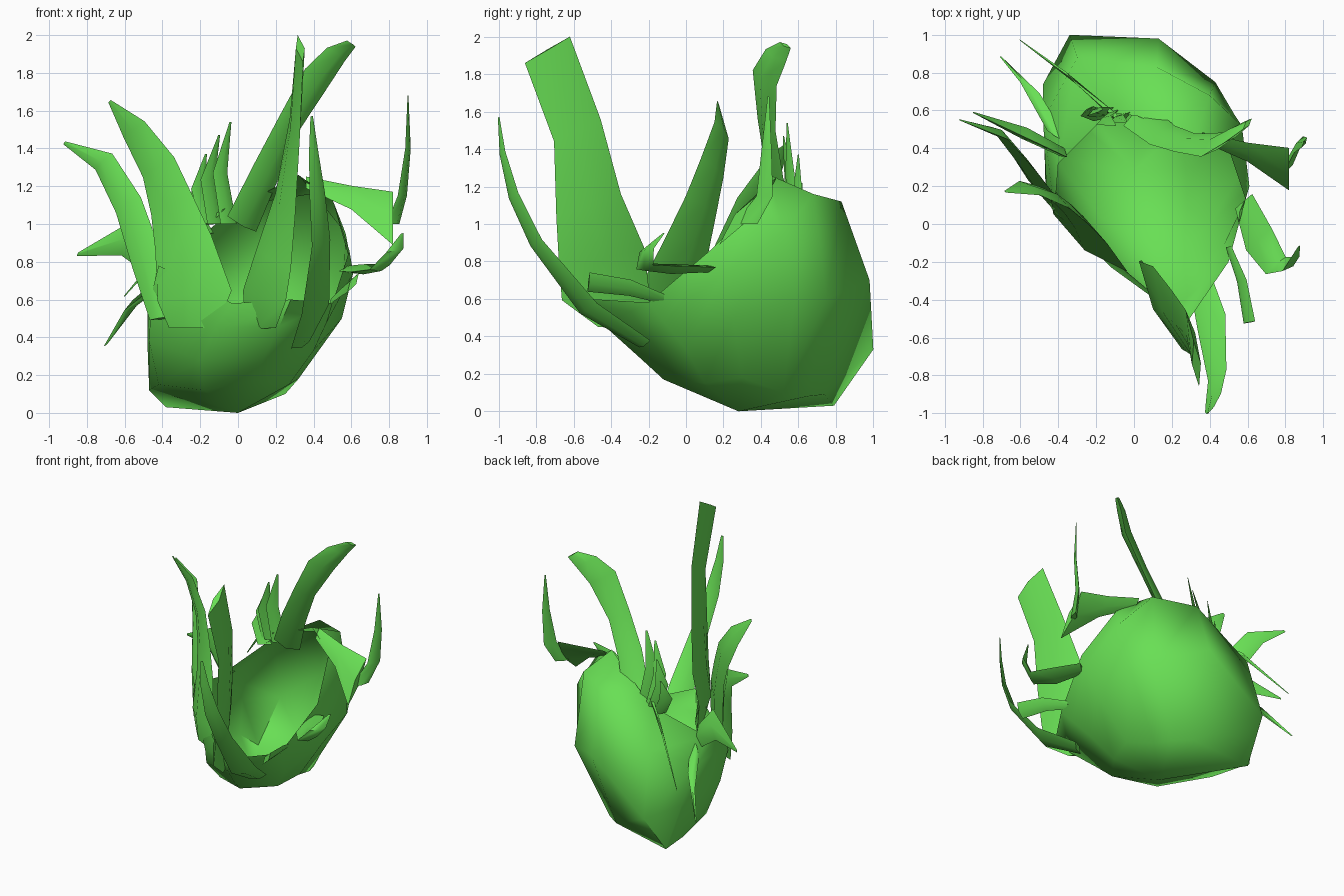
import bpy, math
from mathutils import Vector

green = bpy.data.materials.new("leaf_green")
green.diffuse_color = (0.14, 0.74, 0.09, 1)


def add_object(name, verts, faces):
    mesh = bpy.data.meshes.new(name)
    mesh.from_pydata(verts, [], faces)
    mesh.materials.append(green)
    obj = bpy.data.objects.new(name, mesh)
    bpy.context.collection.objects.link(obj)
    bpy.ops.object.select_all(action='DESELECT')
    obj.select_set(True)
    bpy.context.view_layer.objects.active = obj
    bpy.ops.object.mode_set(mode='EDIT')
    bpy.ops.mesh.select_all(action='SELECT')
    bpy.ops.mesh.normals_make_consistent(inside=False)
    bpy.ops.object.mode_set(mode='OBJECT')
    bpy.ops.object.shade_smooth_by_angle(angle=math.radians(65))
    return obj


def leaf(name, path, dir0, dir1=None, thick=0.3):
    """Flattened tapering blade: path of (x, y, z, half width)."""
    d0 = Vector(dir0).normalized()
    d1 = Vector(dir1 or dir0).normalized()
    pts = [Vector(p[:3]) for p in path]
    n = len(pts)
    verts, faces = [], []
    for i, p in enumerate(pts):
        tangent = (pts[min(i + 1, n - 1)] - pts[max(i - 1, 0)]).normalized()
        side = d0.lerp(d1, i / (n - 1)).normalized()
        out = tangent.cross(side).normalized()
        w = path[i][3]
        verts += [p + side * w, p + out * w * thick, p - side * w, p - out * w * thick]
    for i in range(n - 1):
        for k in range(4):
            a, b = i * 4 + k, i * 4 + (k + 1) % 4
            faces.append((a, b, b + 4, a + 4))
    faces += [(3, 2, 1, 0), tuple(range(n * 4 - 4, n * 4))]
    return add_object(name, verts, faces)


# Open pod: four loops from the base up to the uneven rim
low = [(.32, .30, .18), (.25, .52, .10), (.20, .65, .08), (.08, .74, .09), (-.38, .79, .03),
       (-.47, .70, .12), (-.42, .35, .15), (-.18, .04, .12), (.10, -.12, .17), (.27, .10, .15)]
mid = [(.55, .25, .50), (.53, .58, .60), (.43, .75, .60), (.13, .98, .70), (-.34, 1.0, .33),
       (-.48, .74, .38), (-.47, .25, .38), (-.20, -.10, .28), (.13, -.24, .28), (.40, 0, .33)]
upper = [(.61, .20, .74), (.57, .52, .95), (.40, .68, 1.16), (.12, .83, 1.12), (-.30, .88, .80),
         (-.48, .55, .62), (-.46, .12, .62), (-.12, -.23, .45), (.22, -.44, .46), (.47, -.12, .48)]
rim = [(.59, .13, .86), (.50, .40, 1.13), (.32, .45, 1.26), (.02, .57, 1.10), (-.13, .59, .99),
       (-.40, .32, .73), (-.42, .06, .78), (-.03, -.26, .58), (.28, -.52, .60), (.50, -.20, .58)]
n = len(rim)
verts = [(0, .28, 0)] + low + mid + upper + rim
faces = [(0, 1 + (i + 1) % n, 1 + i) for i in range(n)]
for r in range(3):
    for i in range(n):
        a, b = 1 + r * n + i, 1 + r * n + (i + 1) % n
        faces.append((a, b, b + n, a + n))
add_object("pod_shell", verts, faces)

# Large front horns, growing out of the front rim
leaf("right_horn", [(.12, -.33, .45, .16), (.14, -.43, .62, .26), (.19, -.45, .82, .25),
                    (.25, -.52, 1.10, .19), (.30, -.58, 1.50, .14), (.33, -.74, 1.93, .14)],
     (.5, -.86, 0), (.1, -.85, -.5), .17)
leaf("left_horn", [(-.24, -.09, .45, .16), (-.23, -.10, .62, .25), (-.29, .01, .90, .19),
                   (-.35, .08, 1.10, .145), (-.42, .14, 1.30, .115), (-.55, .19, 1.50, .08),
                   (-.68, .17, 1.65, .01)],
     (.78, -.62, 0), (.6, -.4, .6), .2)
leaf("left_outer_horn", [(-.40, .08, .50, .08), (-.48, .18, .80, .10), (-.58, .32, 1.10, .09),
                         (-.71, .48, 1.33, .07), (-.92, .55, 1.43, .01)],
     (.8, -.5, .1), (.5, -.4, .7))

# Curled blade reaching furthest forward
leaf("front_blade", [(.33, -.22, .36, .06), (.41, -.52, .55, .09), (.44, -.80, .90, .06),
                     (.42, -.92, 1.15, .05), (.40, -.98, 1.38, .03), (.39, -1.0, 1.57, .008)],
     (.8, .5, .3))

# Tall blade from the back rim
leaf("back_blade", [(.02, .57, 1.00, .10), (.15, .47, 1.28, .09), (.27, .43, 1.53, .08),
                    (.42, .42, 1.78, .10), (.52, .48, 1.90, .08), (.60, .53, 1.955, .04)],
     (.75, .5, -.4), (.55, .7, -.4), .35)

# Right side leaf with an upright tendril
leaf("right_leaf", [(.36, .46, 1.22, .04), (.60, .38, 1.14, .08), (.82, .29, 1.03, .18)],
     (0, .6, .75), thick=.2)
leaf("right_tendril", [(.82, .32, 1.00, .07), (.87, .42, 1.15, .05),
                       (.90, .43, 1.40, .03), (.90, .44, 1.68, .005)], (.5, .9, 0))

# Lower right curls
leaf("right_curl", [(.58, .12, .76, .06), (.66, -.08, .76, .09), (.75, -.22, .77, .07),
                    (.83, -.21, .86, .06), (.87, -.12, .95, .01)], (.7, .6, .15))
leaf("right_spike", [(.50, -.12, .60, .03), (.57, -.30, .66, .05), (.61, -.52, .69, .06)],
     (.5, .1, .85))

# Small leaves curling off the left rim
leaf("left_leaf_upper", [(-.38, .38, .75, .08), (-.58, .48, .93, .11), (-.85, .59, .84, .01)],
     (0.3, -.3, .8))
leaf("left_leaf_lower", [(-.40, .46, .70, .08), (-.55, .72, .58, .07), (-.70, .88, .36, .015)],
     (.7, -.4, .5))
leaf("left_leaf_back", [(-.10, .57, 1.05, .06), (-.33, .77, .93, .05), (-.60, .97, .62, .01)],
     (.5, -.6, .5))

# Cluster of thin sprigs on the back rim
for i, (base, tip) in enumerate([((-.05, .57, 1.0), (-.04, .54, 1.54)),
                                 ((-.12, .58, 1.0), (-.10, .52, 1.47)),
                                 ((-.15, .59, 1.0), (-.17, .60, 1.37)),
                                 ((-.17, .57, .95), (-.22, .62, 1.22))]):
    b, t = Vector(base), Vector(tip)
    bend = b.lerp(t, .5) + Vector((-.05, 0, 0))
    leaf(f"sprig_{i + 1}", [(*b, .05), (*bend, .045), (*t, .006)], (.8, .5, 0))
